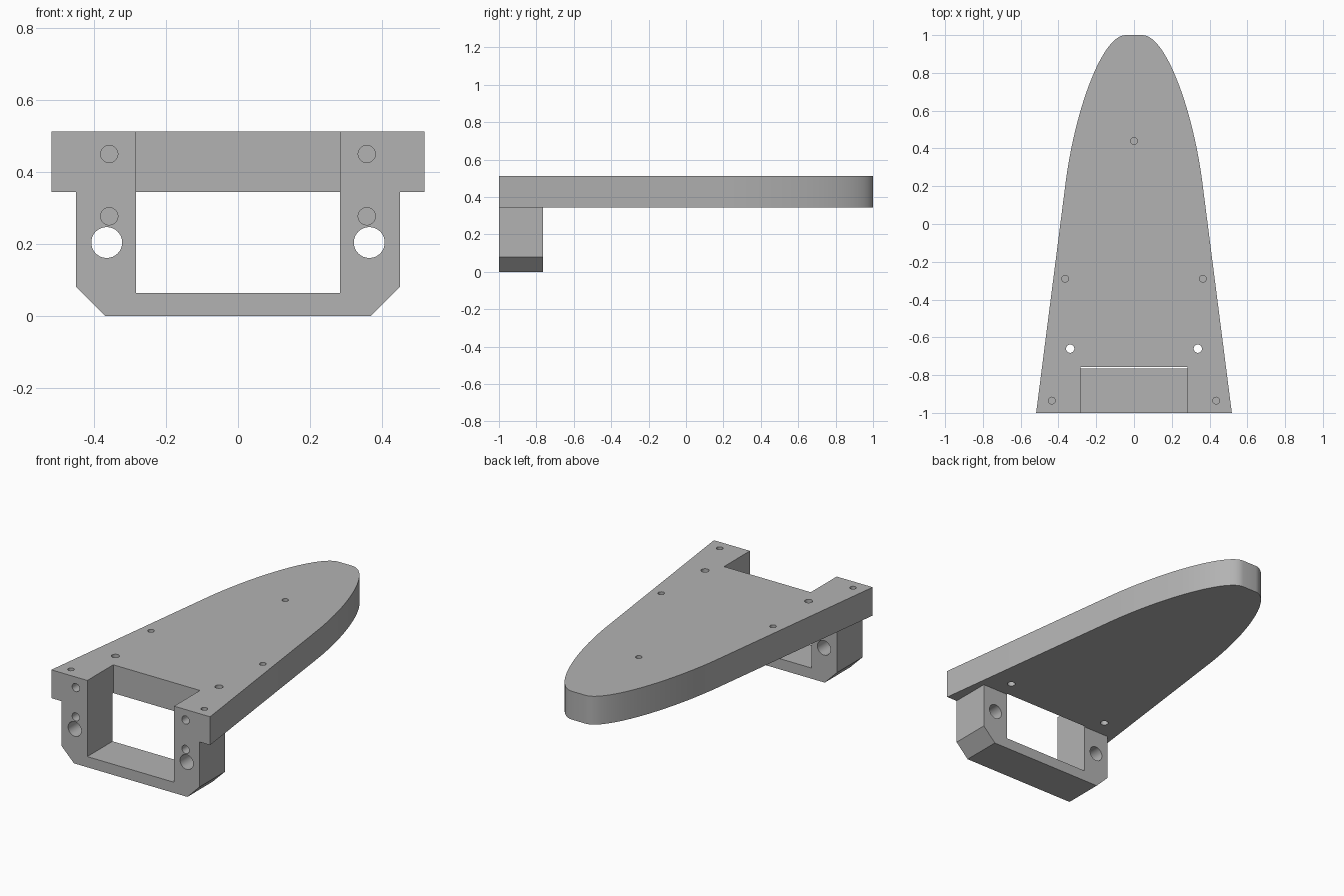
import bpy, bmesh, math
from mathutils import Matrix, Vector

cube = bpy.data.objects.get("Cube")
if cube:
    bpy.data.objects.remove(cube, do_unlink=True)

TOP, UNDER, FRONT = 0.512, 0.345, -1.0

grey = bpy.data.materials.new("plain grey")
grey.use_nodes = True
grey.diffuse_color = (0.45, 0.45, 0.45, 1)
grey.node_tree.nodes["Principled BSDF"].inputs["Base Color"].default_value = grey.diffuse_color


def finish(bm, name):
    bmesh.ops.recalc_face_normals(bm, faces=bm.faces)
    mesh = bpy.data.meshes.new(name)
    bm.to_mesh(mesh)
    bm.free()
    mesh.materials.append(grey)
    ob = bpy.data.objects.new(name, mesh)
    bpy.context.collection.objects.link(ob)
    return ob


def prism(name, half, place, sweep):
    """Mirror a right-hand half profile in x, then extrude it along sweep."""
    outline = half + [(-x, v) for x, v in reversed(half)]
    bm = bmesh.new()
    face = bm.faces.new([bm.verts.new(place(*p)) for p in outline])
    moved = bmesh.ops.extrude_face_region(bm, geom=[face])["geom"]
    bmesh.ops.translate(bm, vec=sweep, verts=[v for v in moved if isinstance(v, bmesh.types.BMVert)])
    return finish(bm, name)


def drill(start, end, radius):
    a, b = Vector(start), Vector(end)
    turn = (b - a).to_track_quat("Z", "Y").to_matrix().to_4x4()
    bm = bmesh.new()
    bmesh.ops.create_cone(bm, cap_ends=True, segments=32, radius1=radius, radius2=radius,
                          depth=(b - a).length, matrix=Matrix.Translation((a + b) / 2) @ turn)
    return finish(bm, "drill_cutter")


def combine(target, tool, operation):
    tool.hide_render = True
    mod = target.modifiers.new(operation, "BOOLEAN")
    mod.operation, mod.solver, mod.object = operation, "EXACT", tool
    bpy.context.view_layer.objects.active = target
    bpy.ops.object.modifier_apply(modifier=mod.name)
    bpy.data.objects.remove(tool, do_unlink=True)


# Tapered deck with a rounded, slightly blunt tip
ctrl = [Vector(p) for p in ((0.358, 0.25), (0.30, 0.65), (0.16, 1.0), (0.045, 1.0))]
curve = []
for i in range(25):
    t = i / 24
    p = sum((c * math.comb(3, k) * t**k * (1 - t)**(3 - k) for k, c in enumerate(ctrl)), Vector((0, 0)))
    curve.append(tuple(p))
body = prism("deck_with_bracket", [(0.518, FRONT)] + curve,
             lambda x, y: (x, y, UNDER), (0, 0, TOP - UNDER))

# Chamfered bracket below the front edge
bracket = prism("bracket", [(0.37, 0), (0.45, 0.08), (0.45, 0.42)],
                lambda x, z: (x, FRONT, z), (0, 0.236, 0))
combine(body, bracket, "UNION")

# Opening through the bracket and the notch in the deck
opening = prism("opening_cutter", [(0.283, 0.063), (0.283, 0.7)],
                lambda x, z: (x, -1.1, z), (0, 0.342, 0))
combine(body, opening, "DIFFERENCE")

# Screw holes: blind and through in the deck, blind and through in the bracket
holes = [((0, 0.44, 0.6), (0, 0.44, 0.4), 0.018)]
for s in (-1, 1):
    for x, y, floor, r in ((0.365, -0.29, 0.4, 0.018), (0.435, -0.935, 0.4, 0.018),
                           (0.338, -0.66, 0.2, 0.022)):
        holes.append(((s * x, y, 0.6), (s * x, y, floor), r))
    for x, z, back, r in ((0.358, 0.45, -0.87, 0.024), (0.358, 0.277, -0.87, 0.024),
                          (0.365, 0.204, -0.7, 0.043)):
        holes.append(((s * x, -1.1, z), (s * x, back, z), r))
for hole in holes:
    combine(body, drill(*hole), "DIFFERENCE")

# Smooth the curved walls, keep the edges crisp
for o in bpy.context.selected_objects:
    o.select_set(False)
body.select_set(True)
bpy.context.view_layer.objects.active = body
bpy.ops.object.shade_smooth_by_angle(angle=math.radians(25))
